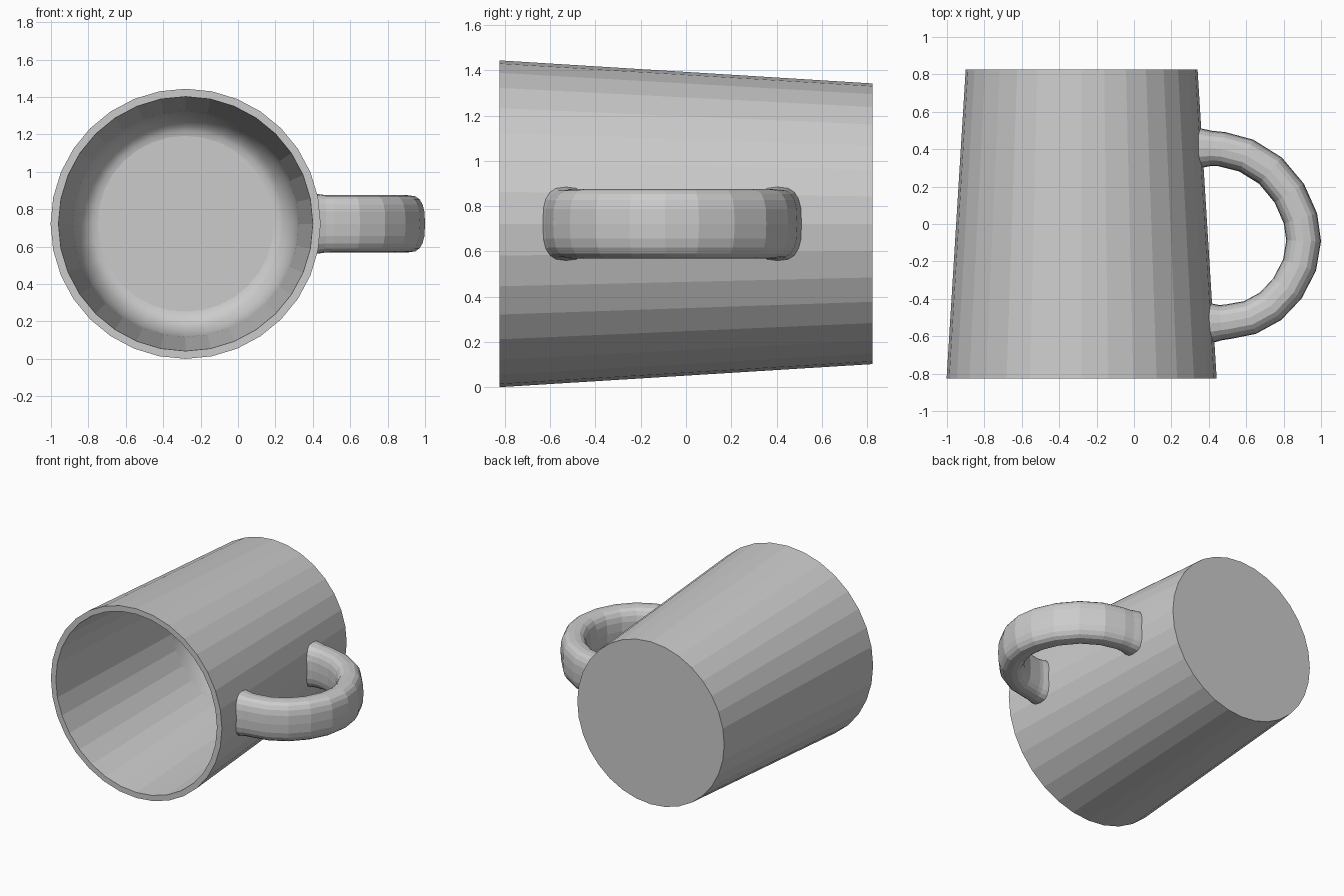
import bpy, bmesh, math
from mathutils import Vector

cube = bpy.data.objects.get("Cube")
if cube:
    bpy.data.objects.remove(cube, do_unlink=True)

AXIS_X, AXIS_Z = -0.28, 0.722
SIDES = 32

# One plain ceramic colour
ceramic = bpy.data.materials.new("ceramic_grey")
ceramic.use_nodes = True
colour = (0.6, 0.6, 0.6, 1)
ceramic.diffuse_color = colour
ceramic.node_tree.nodes["Principled BSDF"].inputs["Base Color"].default_value = colour


def loft(name, rings, smooth_bands=()):
    """Join closed rings of points into a capped tube."""
    bm = bmesh.new()
    loops = [[bm.verts.new(p) for p in ring] for ring in rings]
    n = len(loops[0])
    for band, (a, b) in enumerate(zip(loops, loops[1:])):
        for i in range(n):
            j = (i + 1) % n
            face = bm.faces.new((a[i], a[j], b[j], b[i]))
            face.smooth = band in smooth_bands
    bm.faces.new(loops[0])
    bm.faces.new(loops[-1])
    bmesh.ops.recalc_face_normals(bm, faces=bm.faces)
    # Keep the edges between curved and flat bands crisp
    for edge in bm.edges:
        if len({f.smooth for f in edge.link_faces}) > 1:
            edge.smooth = False
    mesh = bpy.data.meshes.new(name)
    bm.to_mesh(mesh)
    bm.free()
    mesh.materials.append(ceramic)
    obj = bpy.data.objects.new(name, mesh)
    bpy.context.collection.objects.link(obj)
    return obj


def circle(radius, y):
    angles = [math.tau * i / SIDES for i in range(SIDES)]
    return [(AXIS_X + radius * math.cos(a), y, AXIS_Z + radius * math.sin(a)) for a in angles]


# Cup body: base, tapered outside, rim, inside wall, rounded corner, floor
profile = [(0.62, 0.825), (0.722, -0.825), (0.68, -0.825)]
STEPS = 8
for k in range(STEPS + 1):
    t = math.pi / 2 * k / STEPS
    profile.append((0.47 + 0.135 * math.cos(t), 0.45 + 0.27 * math.sin(t)))
loft("cup_body", [circle(r, y) for r, y in profile], range(3, 3 + STEPS))


# Handle: rounded oblong section swept along a bowed path
path = [Vector(p) for p in (
    (0.345, 0.405), (0.375, 0.405), (0.41, 0.404), (0.47, 0.40), (0.60, 0.366),
    (0.73, 0.285), (0.83, 0.165), (0.89, 0.03), (0.907, -0.09), (0.885, -0.22),
    (0.82, -0.345), (0.73, -0.44), (0.62, -0.50), (0.50, -0.523),
    (0.462, -0.527), (0.43, -0.529), (0.40, -0.53))]
flare = {0: 1.16, 1: 1.1, 2: 1.02}


def oblong(index):
    last = len(path) - 1
    tangent = (path[min(index + 1, last)] - path[max(index - 1, 0)]).normalized()
    side = Vector((-tangent.y, tangent.x))
    grow = flare.get(min(index, last - index), 1)
    ring = []
    for i in range(20):
        a = math.tau * i / 20
        c, s = (math.copysign(abs(v) ** 0.72, v) for v in (math.cos(a), math.sin(a)))
        p = path[index] + side * (0.093 * grow * c)
        ring.append((p.x, p.y, AXIS_Z + 0.153 * (1 + (grow - 1) * 0.4) * s))
    return ring


loft("handle", [oblong(i) for i in range(len(path))])
